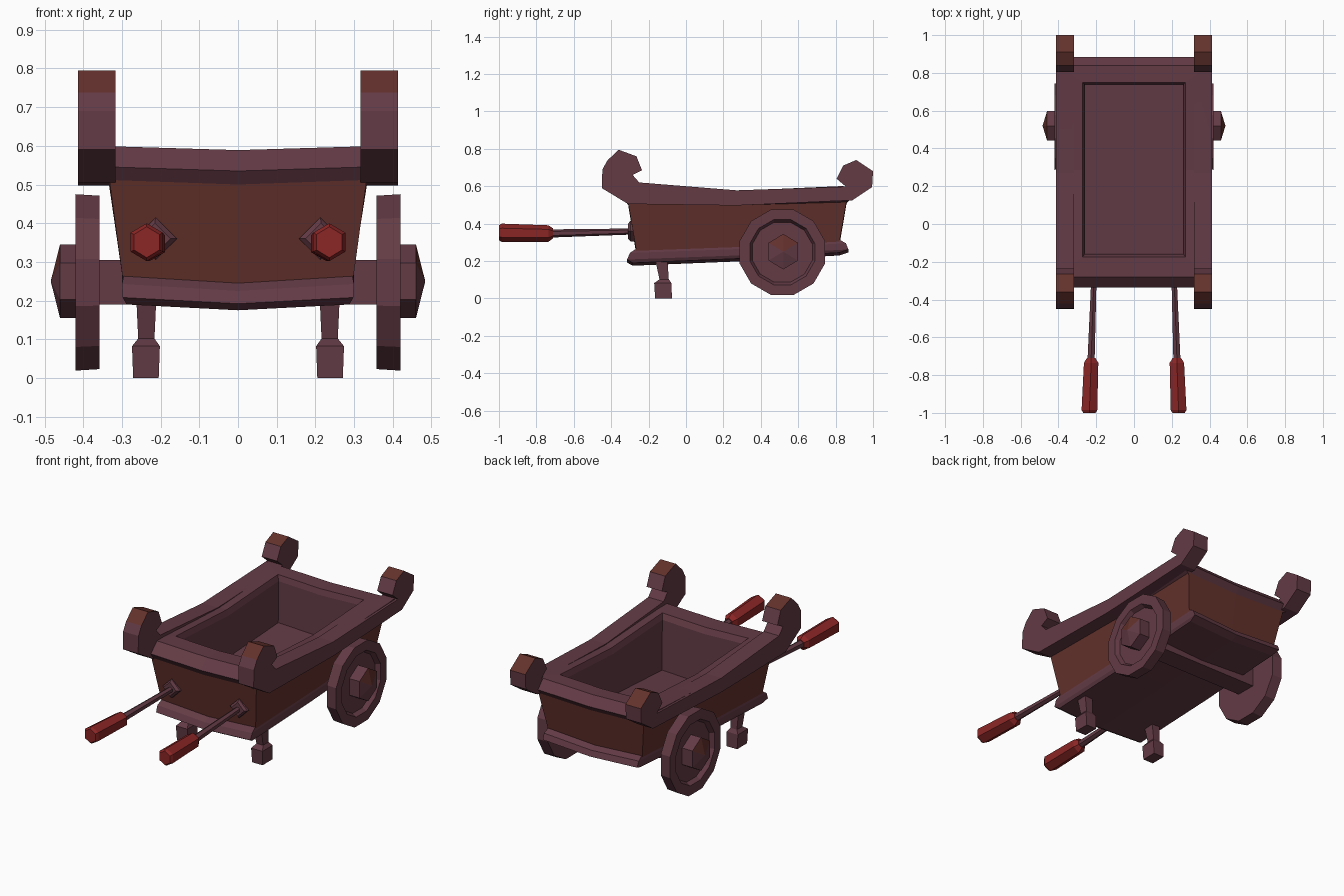
import bpy, bmesh, math
from mathutils import Vector

if "Cube" in bpy.data.objects:
    bpy.data.objects.remove(bpy.data.objects["Cube"])


def material(name, rgb):
    m = bpy.data.materials.new(name)
    m.diffuse_color = (*rgb, 1)
    m.use_nodes = True
    m.node_tree.nodes["Principled BSDF"].inputs["Base Color"].default_value = m.diffuse_color
    return m


PLUM = material("plum wood", (0.125, 0.043, 0.060))
BROWN = material("red brown wood", (0.125, 0.031, 0.025))
RED = material("red grip", (0.26, 0.019, 0.019))


def finish(name, bm, mats, mirror=False, rule=None):
    """Turn a bmesh into a flat shaded object; rule picks faces for the second colour."""
    bmesh.ops.remove_doubles(bm, verts=bm.verts, dist=1e-5)
    bmesh.ops.recalc_face_normals(bm, faces=bm.faces)
    bm.normal_update()
    if rule:
        for f in bm.faces:
            f.material_index = int(rule(f.calc_center_median(), f.normal))
    me = bpy.data.meshes.new(name)
    bm.to_mesh(me)
    bm.free()
    for m in mats:
        me.materials.append(m)
    ob = bpy.data.objects.new(name, me)
    bpy.context.collection.objects.link(ob)
    if mirror:
        ob.modifiers.new("mirror", 'MIRROR').use_axis[0] = True
    return ob


def bridge(bm, rings):
    for a, b in zip(rings, rings[1:]):
        n = len(a)
        for i in range(n):
            bm.faces.new((a[i], a[(i + 1) % n], b[(i + 1) % n], b[i]))


def fan(bm, ring, centre):
    c = bm.verts.new(centre)
    for i in range(len(ring)):
        bm.faces.new((ring[i], ring[(i + 1) % len(ring)], c))


def box_loft(name, rings, mats, caps):
    """Sagging rectangular rings: half width, front y, back y, front z, back z, end sag, side sag."""
    bm = bmesh.new()
    loops = []
    for x, y0, y1, zf, zb, se, ss in rings:
        ym, zm = (y0 + y1) / 2, (zf + zb) / 2 - ss
        pts = [(-x, y0, zf), (0, y0, zf - se), (x, y0, zf), (x, ym, zm),
               (x, y1, zb), (0, y1, zb - se), (-x, y1, zb), (-x, ym, zm)]
        loops.append([bm.verts.new(p) for p in pts])
    bridge(bm, loops)
    for k in caps:
        x, y0, y1, zf, zb, se, ss = rings[k]
        fan(bm, loops[k], (0, (y0 + y1) / 2, (zf + zb) / 2 - ss - se))
    return finish(name, bm, mats)


def tube(name, rings, n, axis, mats, phase=0.0, rule=None):
    """Mirrored n-sided turned part; each ring is (centre, radius u, radius v)."""
    u, v = {'x': ((0, 1, 0), (0, 0, 1)), 'y': ((1, 0, 0), (0, 0, 1)),
            'z': ((1, 0, 0), (0, 1, 0))}[axis]
    u, v = Vector(u), Vector(v)
    bm = bmesh.new()
    loops = []
    for c, ru, rv in rings:
        angles = [phase + math.tau * i / n for i in range(n)]
        loops.append([bm.verts.new(Vector(c) + u * ru * math.cos(a) + v * rv * math.sin(a))
                      for a in angles])
    bridge(bm, loops)
    fan(bm, loops[0], rings[0][0])
    fan(bm, loops[-1], rings[-1][0])
    return finish(name, bm, mats, True, rule)


# Rim with the inner tub
box_loft("rim_and_tub", [
    (0.26, -0.155, 0.735, 0.28, 0.33, 0.01, 0.0),
    (0.262, -0.16, 0.74, 0.565, 0.565, 0.01, 0.025),
    (0.272, -0.175, 0.75, 0.597, 0.597, 0.01, 0.025),
    (0.400, -0.28, 0.84, 0.601, 0.601, 0.012, 0.025),
    (0.412, -0.335, 0.885, 0.548, 0.553, 0.013, 0.015),
    (0.335, -0.31, 0.855, 0.512, 0.515, 0.012, 0.015)], [PLUM], [0])

# Outer brown walls
box_loft("body_walls", [
    (0.335, -0.312, 0.86, 0.53, 0.53, 0.012, 0.02),
    (0.297, -0.265, 0.82, 0.25, 0.30, 0.018, 0.005)], [BROWN], [])

# Sagging floor tray
box_loft("floor_tray", [
    (0.296, -0.27, 0.825, 0.263, 0.312, 0.018, 0.005),
    (0.300, -0.300, 0.855, 0.243, 0.295, 0.018, 0.005),
    (0.298, -0.315, 0.868, 0.208, 0.262, 0.016, 0.005),
    (0.288, -0.285, 0.82, 0.190, 0.245, 0.015, 0.005)], [PLUM], [0, 3])

# Side rails ending in scrolls, brown on top of the scrolls
profile = [(-.45, .59), (-.447, .69), (-.42, .738), (-.36, .795), (-.265, .76), (-.235, .685),
           (-.285, .66), (-.25, .62), (.27, .578), (.855, .598), (.805, .64), (.84, .71),
           (.91, .74), (1.0, .68), (.995, .595), (.89, .525), (.27, .497), (-.31, .505)]
bm = bmesh.new()
sides = [[bm.verts.new((x, y, z)) for y, z in profile] for x in (0.317, 0.414)]
bridge(bm, sides)
for s in sides:
    bm.faces.new(s)
finish("scroll_rail", bm, [PLUM, BROWN], True,
       lambda c, n: c.z > 0.7 and n.z > 0.55)

# Wheels with recessed discs
WY, WZ = 0.515, 0.247
tube("wheel", [((x, WY, WZ), r, r) for x, r in
               [(0.358, 0.18), (0.358, 0.232), (0.42, 0.236), (0.42, 0.18),
                (0.395, 0.166)]], 12, 'x', [PLUM], math.pi / 12)

# Hexagonal hubs with pointed caps
tube("wheel_hub", [((x, WY + 0.005, WZ + 0.003), r * 0.95, r) for x, r in
                   [(0.38, 0.095), (0.46, 0.095), (0.484, 0.0005)]], 6, 'x',
     [PLUM, BROWN], math.pi / 2, lambda c, n: c.x > 0.462 and n.z > 0.1)

# Axle under the tray
bm = bmesh.new()
bmesh.ops.create_cube(bm, size=1)
for v in bm.verts:
    v.co = (v.co.x * 0.74, WY + v.co.y * 0.12, WZ + v.co.z * 0.115)
finish("axle", bm, [PLUM])

# Front legs with chunky feet
R2 = math.sqrt(2)
tube("front_leg", [(c, a * R2, b * R2) for c, a, b in [
    ((0.237, -0.135, 0.23), 0.027, 0.034), ((0.237, -0.117, 0.102), 0.021, 0.025),
    ((0.238, -0.124, 0.082), 0.036, 0.046), ((0.238, -0.12, 0.0), 0.033, 0.045)]],
    4, 'z', [PLUM], math.pi / 4)

# Handles: diamond mount, rod and red hexagonal grip
tube("handle_mount", [((0.213, -0.25, 0.36), 0.055, 0.055),
                      ((0.213, -0.297, 0.36), 0.055, 0.055),
                      ((0.215, -0.31, 0.36), 0.04, 0.04)], 4, 'y', [PLUM])
tube("handle_rod", [((0.212, -0.28, 0.358), 0.016, 0.016),
                    ((0.228, -0.74, 0.347), 0.022, 0.022)], 6, 'y', [PLUM], math.pi / 2)
tube("handle_grip", [((0.227, -0.71, 0.348), 0.026, 0.026),
                     ((0.227, -0.735, 0.347), 0.044, 0.044),
                     ((0.236, -0.985, 0.351), 0.048, 0.049),
                     ((0.236, -1.0, 0.351), 0.038, 0.04)], 6, 'y', [RED], math.pi / 2)
